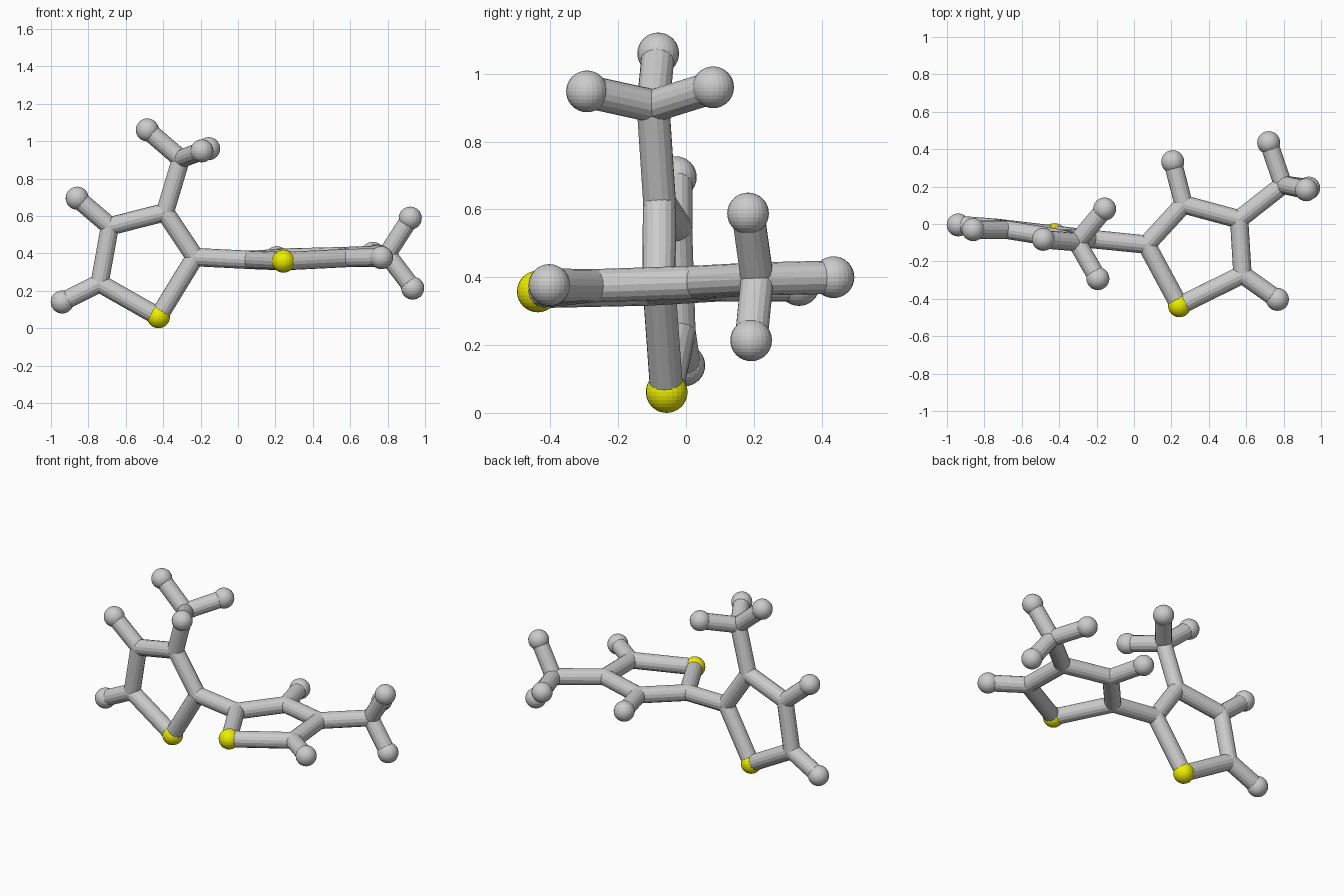
import bpy
from mathutils import Vector

if "Cube" in bpy.data.objects:
    bpy.data.objects.remove(bpy.data.objects["Cube"])

BOND_R, ATOM_R = 0.049, 0.0615

# Joint and end-atom positions
P = {
    # upright ring
    "sulfur_a": (-0.425, -0.057, 0.0615), "joint_a1": (-0.23, -0.08, 0.38),
    "joint_a2": (-0.39, -0.078, 0.62), "joint_a3": (-0.685, -0.03, 0.545),
    "joint_a4": (-0.74, -0.02, 0.24),
    "end_a3": (-0.86, -0.03, 0.695), "end_a4": (-0.94, -0.005, 0.14),
    "methyl_a": (-0.305, -0.097, 0.905), "methyl_a_end1": (-0.485, -0.082, 1.06),
    "methyl_a_end2": (-0.157, 0.08, 0.96), "methyl_a_end3": (-0.193, -0.292, 0.948),
    # flat ring
    "sulfur_b": (0.243, -0.437, 0.358), "joint_b1": (0.067, -0.11, 0.365),
    "joint_b2": (0.265, 0.105, 0.378), "joint_b3": (0.562, 0.025, 0.385),
    "joint_b4": (0.58, -0.27, 0.375),
    "end_b2": (0.207, 0.333, 0.377), "end_b4": (0.767, -0.403, 0.377),
    "methyl_b": (0.797, 0.21, 0.395), "methyl_b_end1": (0.72, 0.435, 0.4),
    "methyl_b_end2": (0.921, 0.183, 0.588), "methyl_b_end3": (0.934, 0.192, 0.214),
}
P = {k: Vector(v) for k, v in P.items()}

yellow = bpy.data.materials.new("yellow")
yellow.diffuse_color = (0.85, 0.85, 0.0, 1)
yellow.use_nodes = True
yellow.node_tree.nodes["Principled BSDF"].inputs["Base Color"].default_value = yellow.diffuse_color


def ball(name, pos, radius, seg, rings):
    bpy.ops.mesh.primitive_uv_sphere_add(segments=seg, ring_count=rings,
                                         radius=radius, location=pos)
    bpy.context.object.name = name
    return bpy.context.object


def bond(a, b):
    d = P[b] - P[a]
    bpy.ops.mesh.primitive_cylinder_add(vertices=16, radius=BOND_R, depth=d.length,
                                        location=(P[a] + P[b]) / 2)
    o = bpy.context.object
    o.name = f"bond_{a}_{b}"
    o.rotation_euler = d.to_track_quat('Z', 'Y').to_euler()


# Balls: yellow sulfur, grey end atoms, and bond-sized rounded joints
for name, pos in P.items():
    if name.startswith("sulfur"):
        ball(name, pos, ATOM_R, 24, 16).data.materials.append(yellow)
    elif "end" in name:
        ball(name, pos, ATOM_R, 24, 16)
    else:
        ball(name, pos, BOND_R, 16, 10)

# Bonds: five-sided rings, methyl groups, side atoms and the link
for r in "ab":
    ring = [f"sulfur_{r}"] + [f"joint_{r}{i}" for i in range(1, 5)]
    for i in range(5):
        bond(ring[i], ring[(i + 1) % 5])
    for i in range(1, 4):
        bond(f"methyl_{r}", f"methyl_{r}_end{i}")
for a, b in (("joint_a1", "joint_b1"), ("joint_a2", "methyl_a"), ("joint_a3", "end_a3"),
             ("joint_a4", "end_a4"), ("joint_b3", "methyl_b"), ("joint_b2", "end_b2"),
             ("joint_b4", "end_b4")):
    bond(a, b)
